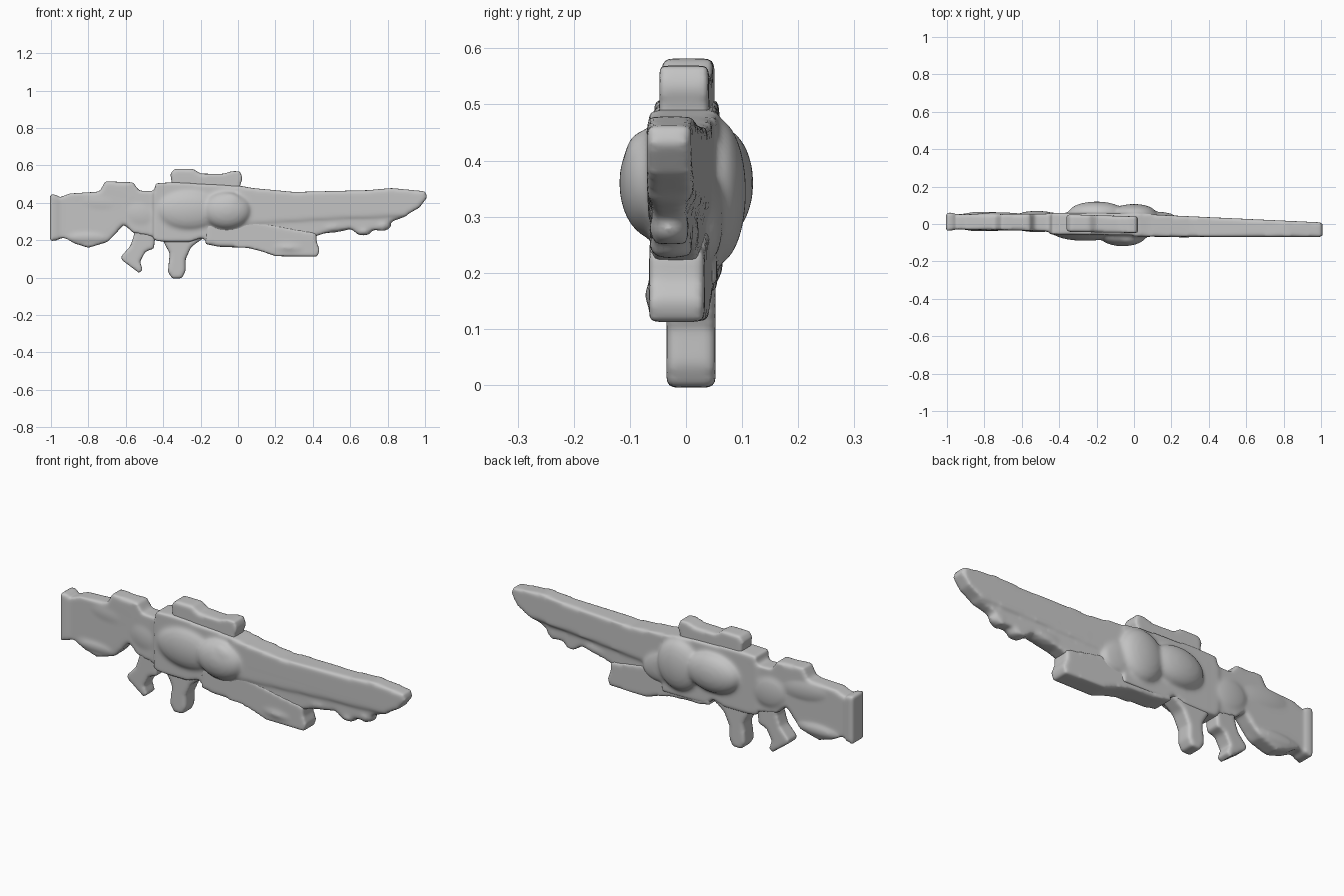
import bpy, bmesh
from mathutils import Matrix, Vector

cube = bpy.data.objects.get("Cube")
if cube:
    bpy.data.objects.remove(cube, do_unlink=True)

grey = bpy.data.materials.new("plain grey")
grey.use_nodes = True
COLOUR = (0.55, 0.55, 0.55, 1)
grey.diffuse_color = COLOUR
grey.node_tree.nodes["Principled BSDF"].inputs["Base Color"].default_value = COLOUR


def slab(bm, outline, start, end):
    """Closed side profile; its y range runs linearly from the rear to the front end."""
    xs = [p[0] for p in outline]
    lo, span = min(xs), max(xs) - min(xs)
    rings = []
    for side in (0, 1):
        rings.append([bm.verts.new((x, start[side] + (end[side] - start[side]) * (x - lo) / span, z))
                      for x, z in outline])
    faces = [bm.faces.new(rings[0]), bm.faces.new(rings[1][::-1])]
    n = len(outline)
    for i in range(n):
        j = (i + 1) % n
        faces.append(bm.faces.new((rings[0][j], rings[0][i], rings[1][i], rings[1][j])))
    bmesh.ops.recalc_face_normals(bm, faces=faces)
    bmesh.ops.triangulate(bm, faces=[f for f in faces if len(f.verts) > 4])


def lump(bm, centre, radii, tilt=0):
    """Rounded swelling, tilted about y."""
    m = (Matrix.Translation(centre) @ Matrix.Rotation(tilt, 4, 'Y')
         @ Matrix.Diagonal(Vector((*radii, 1))))
    bmesh.ops.create_icosphere(bm, subdivisions=4, radius=1, matrix=m)


def finish(bm, name, rounds):
    """Fuse the shapes of one part and melt the edges."""
    mesh = bpy.data.meshes.new(name)
    bm.to_mesh(mesh)
    bm.free()
    mesh.materials.append(grey)
    ob = bpy.data.objects.new(name, mesh)
    bpy.context.collection.objects.link(ob)
    fuse = ob.modifiers.new("fuse", 'REMESH')
    fuse.mode = 'VOXEL'
    fuse.voxel_size = 0.009
    fuse.use_smooth_shade = True
    melt = ob.modifiers.new("melt", 'SMOOTH')
    melt.factor = 0.5
    melt.iterations = rounds


# Body: stock, receiver and barrel fused together
body = bmesh.new()
slab(body, [(-1.005, .44), (-.95, .43), (-.9, .45), (-.74, .46), (-.71, .515), (-.56, .51),
            (-.53, .465), (-.4, .46), (-.4, .21), (-.48, .225), (-.56, .24), (-.61, .285),
            (-.65, .24), (-.7, .19), (-.8, .16), (-.88, .185), (-.92, .215), (-1.005, .2)],
     (-.027, .052), (-.04, .055))
# Butt plate and relief on the stock
slab(body, [(-1.006, .45), (-.965, .44), (-.965, .2), (-1.006, .195)], (-.037, .062), (-.034, .06))
for y in (-.022, .048):
    lump(body, (-.8, y, .215), (.13, .018, .03))
    lump(body, (-.72, y, .4), (.14, .014, .05), .1)
    lump(body, (-.52, y, .34), (.1, .022, .08), .3)

# Receiver with swollen sides
slab(body, [(-.45, .45), (-.44, .505), (-.34, .51), (.02, .49), (.1, .475), (.1, .18),
            (-.16, .18), (-.19, .215), (-.26, .19), (-.38, .19), (-.45, .2)],
     (-.055, .06), (-.06, .055))
lump(body, (-.26, -.04, .36), (.18, .05, .11))
lump(body, (-.06, -.055, .36), (.13, .064, .1))
lump(body, (-.03, -.075, .4), (.07, .035, .05), .4)
lump(body, (-.2, .06, .36), (.15, .06, .1))
lump(body, (0, .055, .345), (.12, .052, .13))
lump(body, (.08, .045, .31), (.14, .022, .08), .3)

# Barrel: thick upper part over a thinner ragged web
slab(body, [(0, .485), (.1, .477), (.3, .458), (.7, .468), (.82, .479), (1.0, .462),
            (1.012, .43), (.97, .375), (.9, .335), (.5, .32), (0, .29)],
     (-.068, .055), (-.07, .008))
slab(body, [(0, .36), (.92, .36), (.9, .328), (.81, .297), (.78, .25), (.7, .258), (.69, .228),
            (.65, .228), (.6, .263), (.46, .237), (.38, .21), (0, .18)],
     (-.062, .048), (-.06, -.005))
lump(body, (.67, -.03, .25), (.045, .036, .025))
lump(body, (.77, -.03, .28), (.05, .036, .03))
lump(body, (.5, -.02, .27), (.13, .045, .03), -.1)
finish(body, "rifle_body", 9)

# Hand guard under the barrel
guard = bmesh.new()
slab(guard, [(-.17, .3), (-.175, .18), (-.1, .165), (.05, .16), (.13, .14), (.2, .115), (.425, .112),
             (.437, .15), (.42, .19), (.42, .24), (.3, .26), (.1, .3)],
     (-.062, .058), (-.066, .032))
lump(guard, (.27, -.02, .16), (.16, .053, .04), .03)
finish(guard, "hand_guard", 9)

# Rear grip, with the stub of the trigger ahead of it
grip = bmesh.new()
slab(grip, [(-.57, .3), (-.555, .23), (-.575, .17), (-.628, .11), (-.618, .092), (-.53, .026),
            (-.508, .04), (-.525, .085), (-.495, .14), (-.45, .155), (-.445, .2), (-.42, .3)],
     (-.028, .048), (-.035, .052))
finish(grip, "rear_grip", 7)

# Magazine
magazine = bmesh.new()
slab(magazine, [(-.42, .28), (-.4, .195), (-.365, .13), (-.375, .03), (-.35, -.006), (-.3, -.003),
                (-.28, .035), (-.28, .1), (-.25, .165), (-.18, .215), (-.17, .28)],
     (-.035, .053), (-.035, .053))
finish(magazine, "magazine", 7)

# Sight on top of the receiver
sight = bmesh.new()
slab(sight, [(-.35, .44), (-.355, .51), (-.362, .555), (-.34, .582), (-.24, .582), (-.2, .556),
             (-.08, .555), (-.03, .57), (.012, .568), (.024, .53), (.01, .49), (.01, .44)],
     (-.042, .052), (-.048, .04))
finish(sight, "top_sight", 8)
